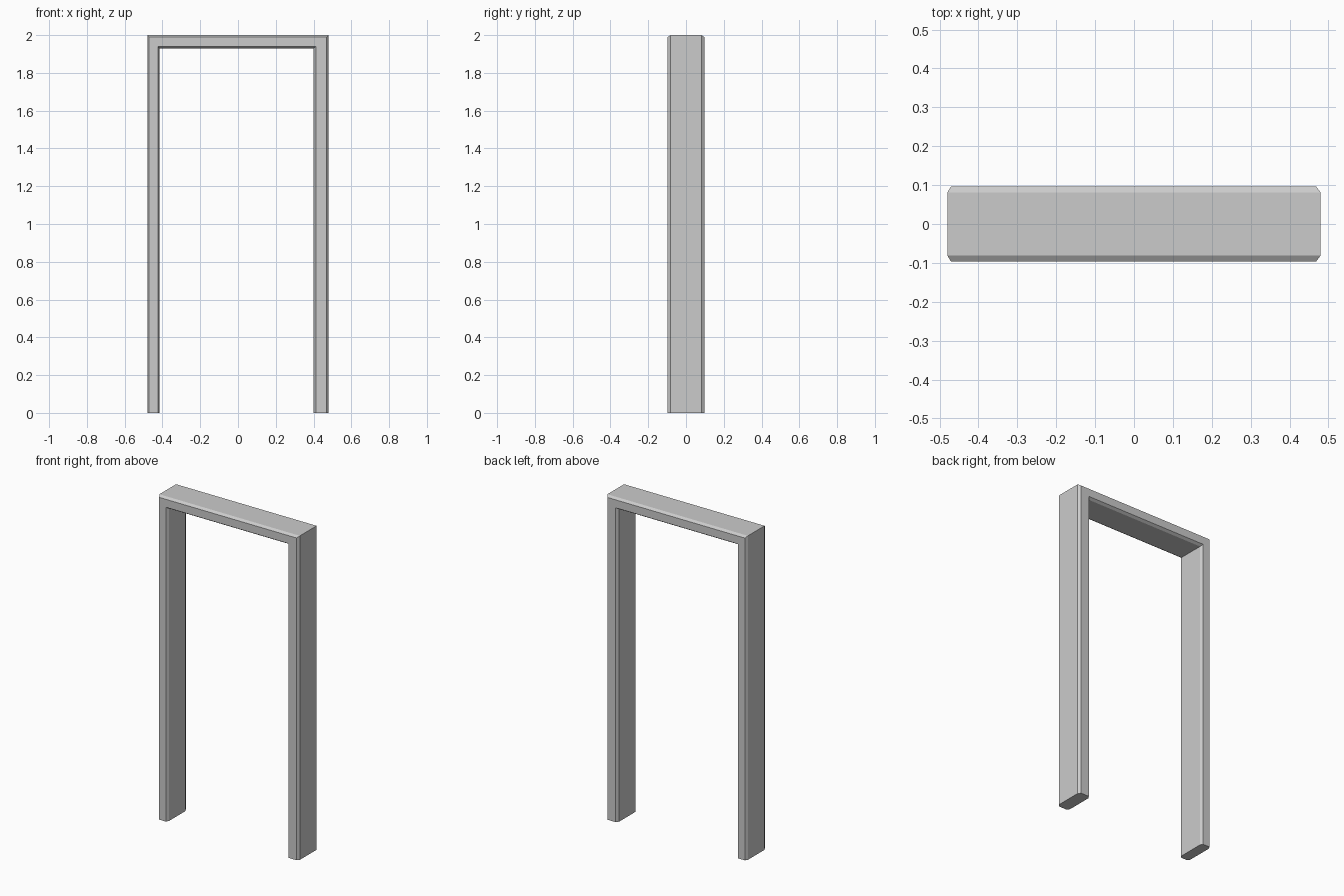
import bpy
import bmesh
from mathutils import Vector

cube = bpy.data.objects.get("Cube")
if cube:
    bpy.data.objects.remove(cube)

grey = bpy.data.materials.new("grey paint")
grey.use_nodes = True
colour = (0.6, 0.6, 0.6, 1)
grey.diffuse_color = colour
grey.node_tree.nodes["Principled BSDF"].inputs["Base Color"].default_value = colour

# Outer and inner outlines of the opening, foot to foot
outer = [(-0.48, 0), (-0.48, 2), (0.48, 2), (0.48, 0)]
inner = [(-0.415, 0), (-0.415, 1.93), (0.4, 1.93), (0.4, 0)]

# Chamfered section: share of the way from outer to inner, and depth
half, cut, share = 0.097, 0.016, 0.15
section = [(0, -half + cut), (share, -half), (1 - share, -half), (1, -half + cut)]
section += [(t, -y) for t, y in reversed(section)]

# Sweep the section around the frame with mitred corners
bm = bmesh.new()
rings = []
for a, b in zip(outer, inner):
    ring = []
    for t, y in section:
        p = Vector(a).lerp(Vector(b), t)
        ring.append(bm.verts.new((p.x, y, p.y)))
    rings.append(ring)
count = len(section)
for r, s in zip(rings, rings[1:]):
    for i in range(count):
        j = (i + 1) % count
        bm.faces.new((r[i], r[j], s[j], s[i]))

# Close the feet
bm.faces.new(rings[0])
bm.faces.new(rings[-1])
bmesh.ops.recalc_face_normals(bm, faces=bm.faces)

mesh = bpy.data.meshes.new("door_frame")
bm.to_mesh(mesh)
bm.free()
mesh.materials.append(grey)
frame = bpy.data.objects.new("door_frame", mesh)
bpy.context.collection.objects.link(frame)
